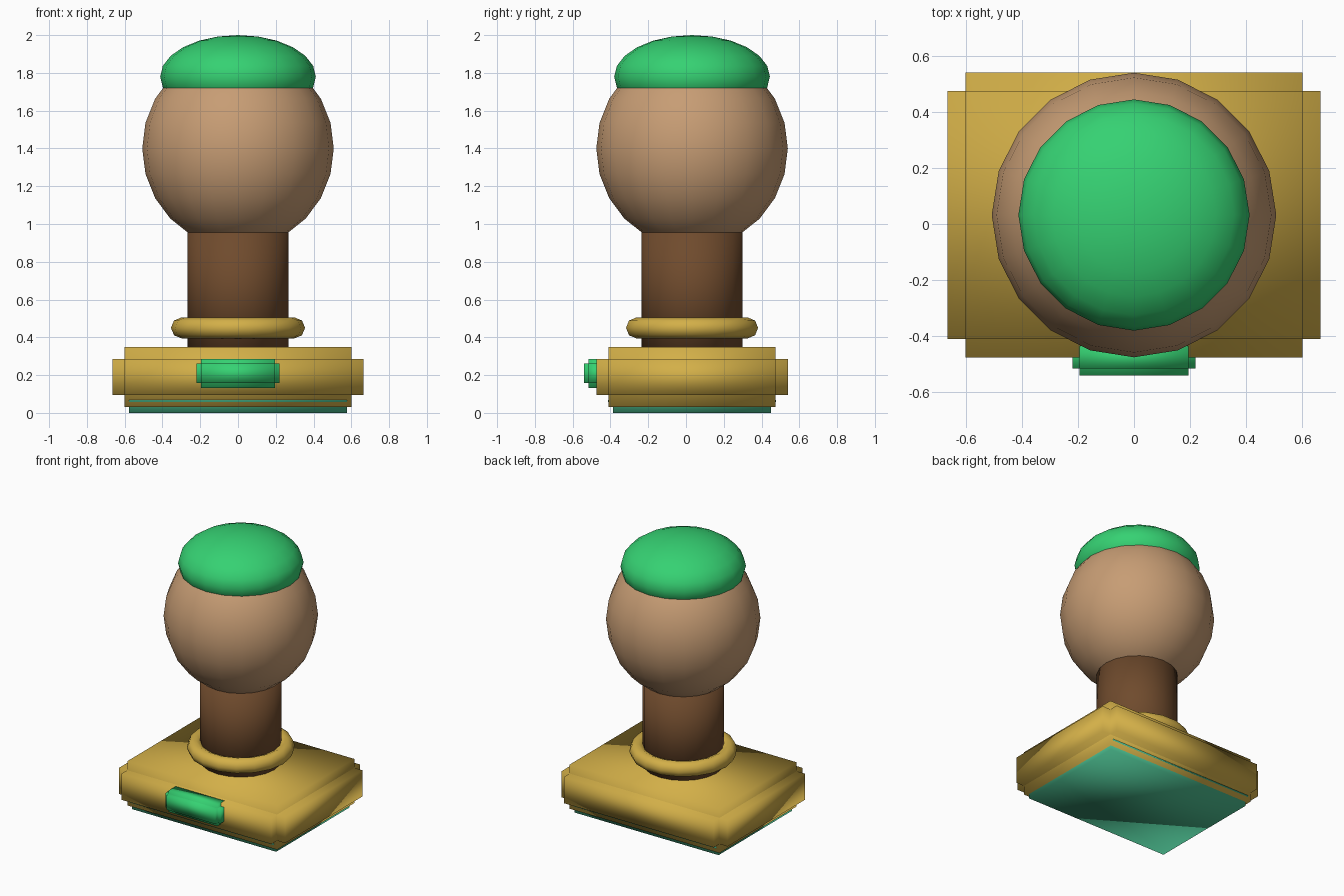
import bpy
import bmesh
from mathutils import Matrix, Vector

cube = bpy.data.objects.get("Cube")
if cube:
    bpy.data.objects.remove(cube, do_unlink=True)

YC = 0.032  # depth of the central axis


def material(name, rgb):
    mat = bpy.data.materials.new(name)
    mat.use_nodes = True
    mat.diffuse_color = (*rgb, 1)
    mat.node_tree.nodes["Principled BSDF"].inputs["Base Color"].default_value = (*rgb, 1)
    return mat


gold = material("gold", (0.65, 0.43, 0.065))
green = material("bright green", (0.036, 0.64, 0.17))
felt = material("felt green", (0.065, 0.47, 0.255))
wood = material("dark wood", (0.16, 0.07, 0.026))
tan = material("tan", (0.57, 0.335, 0.175))


def finish(name, bm, mat):
    """Turn a bmesh into a smooth shaded object of one colour."""
    for face in bm.faces:
        face.smooth = True
    mesh = bpy.data.meshes.new(name)
    bm.to_mesh(mesh)
    bm.free()
    mesh.materials.append(mat)
    obj = bpy.data.objects.new(name, mesh)
    bpy.context.collection.objects.link(obj)


def stepped_box(name, center, half, inset, mat):
    """Three crossed boxes, each full along one axis and inset on the others."""
    bm = bmesh.new()
    for axis in range(3):
        size = [2 * (half[i] - (0 if i == axis else inset[i])) for i in range(3)]
        bmesh.ops.create_cube(
            bm, size=1, matrix=Matrix.Translation(center) @ Matrix.Diagonal((*size, 1)))
    finish(name, bm, mat)


def ellipsoid(name, z, radius, height, mat):
    bm = bmesh.new()
    bmesh.ops.create_uvsphere(
        bm, u_segments=20, v_segments=12, radius=1,
        matrix=Matrix.Translation((0, YC, z)) @ Matrix.Diagonal((radius, radius, height, 1)))
    finish(name, bm, mat)


# Base block, its felt pad and the front plaque
stepped_box("base", Vector((0, YC, 0.19)), (0.665, 0.507, 0.16), (0.065,) * 3, gold)
stepped_box("base_pad", Vector((0, YC, 0.0625)), (0.598, 0.444, 0.0625), (0.021, 0.025, 0.057), felt)
stepped_box("plaque", Vector((0, -0.475, 0.209)), (0.22, 0.065, 0.077), (0.025,) * 3, green)

# Neck column
bm = bmesh.new()
bmesh.ops.create_cone(bm, cap_ends=True, segments=20, radius1=0.267, radius2=0.267,
                      depth=0.72, matrix=Matrix.Translation((0, YC, 0.66)))
finish("neck", bm, wood)

# Collar ring around the neck
bpy.ops.mesh.primitive_torus_add(location=(0, YC, 0.45), major_segments=18, minor_segments=8,
                                 major_radius=0.30, minor_radius=0.055)
collar = bpy.context.object
collar.name = "collar"
collar.data.materials.append(gold)
bpy.ops.object.shade_smooth()

# Round head and its cap
ellipsoid("head", 1.4, 0.507, 0.525, tan)
ellipsoid("cap", 1.78, 0.412, 0.22, green)
